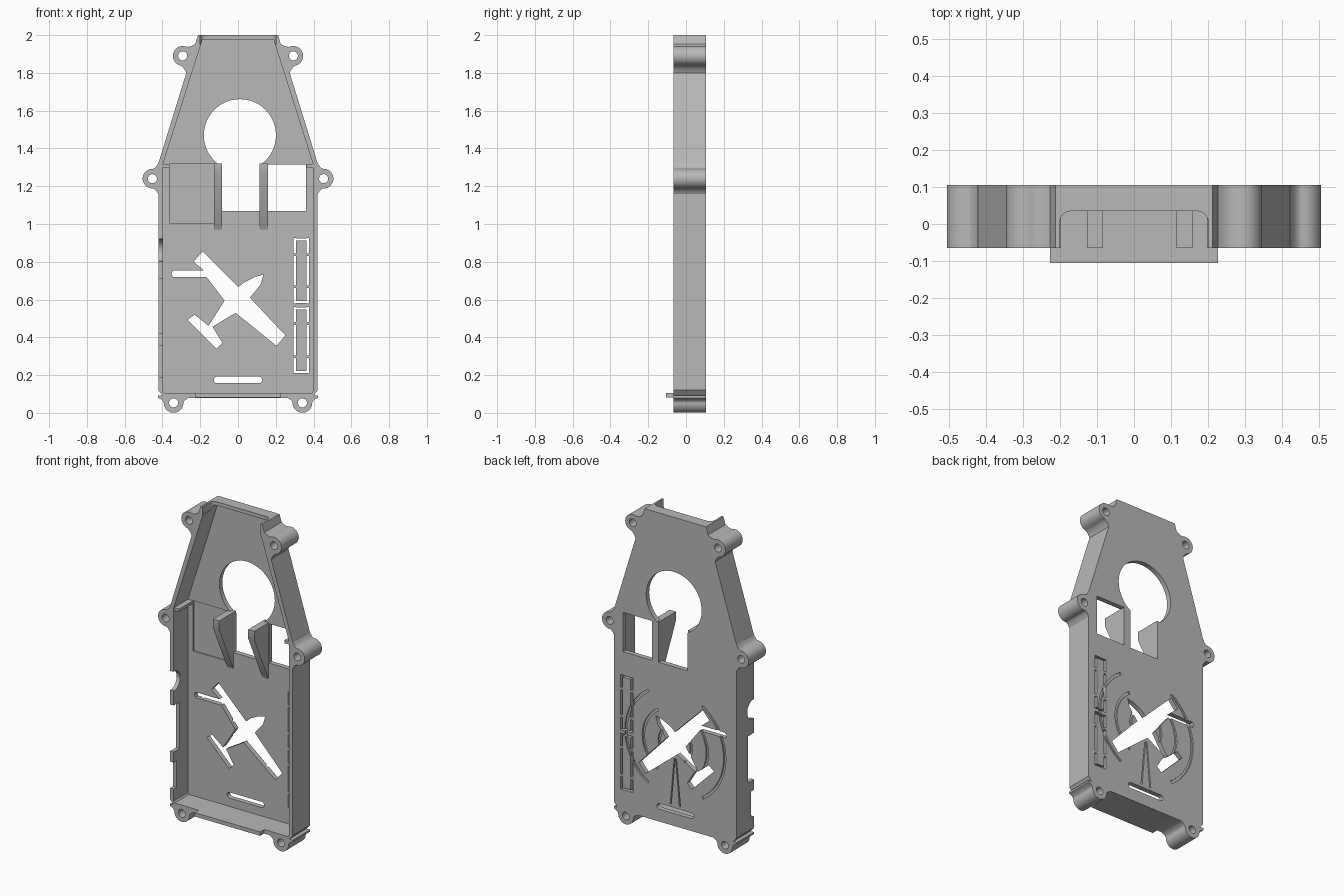
import bpy, bmesh
from math import sin, cos, pi, radians
from mathutils import Vector

cube = bpy.data.objects.get("Cube")
if cube:
    bpy.data.objects.remove(cube, do_unlink=True)

grey = bpy.data.materials.new("light_grey_plastic")
grey.use_nodes = True
grey.diffuse_color = (0.48, 0.48, 0.48, 1)
grey.node_tree.nodes["Principled BSDF"].inputs["Base Color"].default_value = grey.diffuse_color

FRONT, FLOOR, BACK = -0.065, 0.075, 0.105


def prism(name, points, start, end, axis="y"):
    """Extrude a flat profile: (x, z) along y, (y, z) along x, (x, y) along z."""
    place = {"y": lambda a, b: (a, start, b),
             "x": lambda a, b: (start, a, b),
             "z": lambda a, b: (a, b, start)}[axis]
    push = Vector([end - start if axis == k else 0 for k in "xyz"])
    bm = bmesh.new()
    face = bm.faces.new([bm.verts.new(place(a, b)) for a, b in points])
    made = bmesh.ops.extrude_face_region(bm, geom=[face])["geom"]
    verts = [v for v in made if isinstance(v, bmesh.types.BMVert)]
    bmesh.ops.translate(bm, verts=verts, vec=push)
    bmesh.ops.recalc_face_normals(bm, faces=bm.faces)
    mesh = bpy.data.meshes.new(name)
    bm.to_mesh(mesh)
    bm.free()
    mesh.materials.append(grey)
    obj = bpy.data.objects.new(name, mesh)
    bpy.context.collection.objects.link(obj)
    return obj


def combine(target, tool, operation="DIFFERENCE"):
    tool.hide_render = True
    mod = target.modifiers.new("combine", "BOOLEAN")
    mod.operation, mod.solver, mod.object = operation, "EXACT", tool
    bpy.context.view_layer.objects.active = target
    bpy.ops.object.modifier_apply(modifier=mod.name)
    bpy.data.objects.remove(tool, do_unlink=True)


def rect(a, b, c, d):
    return [(a, c), (b, c), (b, d), (a, d)]


def arc(x, z, r, start, end, steps):
    angles = [radians(start + (end - start) * i / steps) for i in range(steps + 1)]
    return [(x + r * cos(t), z + r * sin(t)) for t in angles]


def circle(x, z, r, steps=32):
    return arc(x, z, r, 0, 360, steps)[:-1]


def mirrored(half):
    return half + [(-x, z) for x, z in reversed(half)]


def boss(x, z, normal, gap):
    """Round screw boss that flares into the wall lying a gap behind its centre."""
    c, n = Vector((x, z)), Vector(normal).normalized()
    t, r, steps = Vector((-n.y, n.x)), 0.052, 6
    right, left = [], []
    for i in range(1, steps + 1):
        k = i / steps
        back, wide = n * gap * k, t * (r + 0.03 * k * k)
        left.append(c - back + wide)
        right.append(c - back - wide)
    inset = n * 0.012
    left.append(left[-1] - inset)
    right.append(right[-1] - inset)
    cap = [c + n * r * cos(a) + t * r * sin(a)
           for a in (pi * (i / 20 - 0.5) for i in range(21))]
    return [tuple(p) for p in cap + left + right[::-1]]


# Outer shell with its screw bosses
case = prism("case_shell", mirrored([(0.39, 0.08), (0.422, 0.12), (0.422, 1.32), (0.212, 2)]),
             FRONT, BACK)
bosses = [(0.453, 1.24, (1, 0), 0.031), (0.293, 1.89, (0.955, 0.295), 0.046),
          (0.341, 0.053, (0, -1), 0.027)]
for side in (-1, 1):
    for x, z, (nx, nz), gap in bosses:
        combine(case, prism("boss", boss(side * x, z, (side * nx, nz), gap), FRONT, BACK), "UNION")

# Hollow inside
combine(case, prism("cavity", mirrored([(0.39, 0.105), (0.398, 0.115), (0.398, 1.315), (0.188, 1.977)]),
                    -0.2, FLOOR))


def cut(points, start=-0.2, end=0.2, axis="y"):
    combine(case, prism("cutter", points, start, end, axis))


for side in (-1, 1):
    for x, z, _, _ in bosses:
        cut(circle(side * x, z, 0.024, 20))

# Cable opening in the top wall, with rounded corners
opening = arc(0.17, 0.005, 0.03, 90, 0, 6) + [(0.2, -0.2)]
cut(mirrored(opening), 1.95, 2.1, "z")

# Keyhole, side window and shallow pocket in the floor
cut(circle(0.01, 1.47, 0.191, 48))
cut(rect(-0.085, 0.115, 1.07, 1.4))
cut(rect(0.16, 0.36, 1.07, 1.315))
cut(rect(-0.362, -0.127, 1.005, 1.318), 0, FLOOR + 0.008)

# Aeroplane cut-out with its side slot
cut([(-0.235, 0.8), (-0.188, 0.855), (0.003, 0.665), (0.03, 0.69), (0.09, 0.72), (0.135, 0.732),
     (0.12, 0.68), (0.063, 0.61), (0.251, 0.41), (0.204, 0.355), (-0.013, 0.53), (-0.135, 0.456),
     (-0.082, 0.371), (-0.114, 0.34), (-0.267, 0.493), (-0.23, 0.52), (-0.156, 0.461),
     (-0.071, 0.594), (-0.167, 0.72), (-0.345, 0.72), (-0.352, 0.737), (-0.345, 0.754),
     (-0.18, 0.754)])

# Rounded slot near the bottom
cut(arc(0.11, 0.175, 0.018, -90, 90, 8) + arc(-0.11, 0.175, 0.018, 90, 270, 8))

# Two slit-framed vent panels
for low, high in ((0.21, 0.56), (0.58, 0.925)):
    for x in (0.293, 0.362):
        for a, b in ((low, low + 0.08), (low + 0.095, high - 0.095), (high - 0.08, high)):
            cut(rect(x, x + 0.015, a, b))
    for z in (low + 0.001, high - 0.013):
        cut(rect(0.3, 0.37, z, z + 0.012))

# Wave arcs and mast engraved in the back
for r in (0.34, 0.22, 0.11):
    for middle in (0, 180):
        a, b = middle - 57, middle + 57
        cut(arc(0, 0.59, r + 0.008, a, b, 24) + arc(0, 0.59, r - 0.008, b, a, 24), BACK - 0.01)
for side in (-1, 1):
    cut([(side * x, z) for x, z in ((0.002, 0.5), (0.008, 0.5), (0.036, 0.21), (0.028, 0.21))],
        BACK - 0.01)

# Port openings in the right side wall
cut(circle(-0.06, 0.86, 0.06), -0.5, -0.39, "x")
cut(rect(-0.2, -0.005, 0.42, 0.71), -0.5, -0.39, "x")
cut(rect(-0.2, -0.035, 0.19, 0.355), -0.5, -0.39, "x")

# Tapered ribs beside the keyhole
profile = [(FRONT, 1.32), (FRONT, 1.265), (FLOOR, 0.97), (0.1, 0.97), (0.1, 1.32)]
parts = [case]
for name, x in (("right_rib", -0.127), ("left_rib", 0.115)):
    parts.append(prism(name, profile, x, x + 0.043, "x"))

# Short ledges inside the side walls and the tongue on the bottom wall
for name, a, b in (("right_ledge", -0.41, -0.362), ("left_ledge", 0.362, 0.41)):
    parts.append(prism(name, rect(a, b, 1.3, 1.318), FRONT + 0.003, FLOOR + 0.01))
parts.append(prism("bottom_tongue", rect(-0.226, 0.226, 0.081, 0.105), -0.105, 0))

# Smooth rounds, sharp corners
bpy.ops.object.select_all(action="DESELECT")
for part in parts:
    part.select_set(True)
bpy.context.view_layer.objects.active = case
bpy.ops.object.shade_smooth_by_angle(angle=radians(30))
